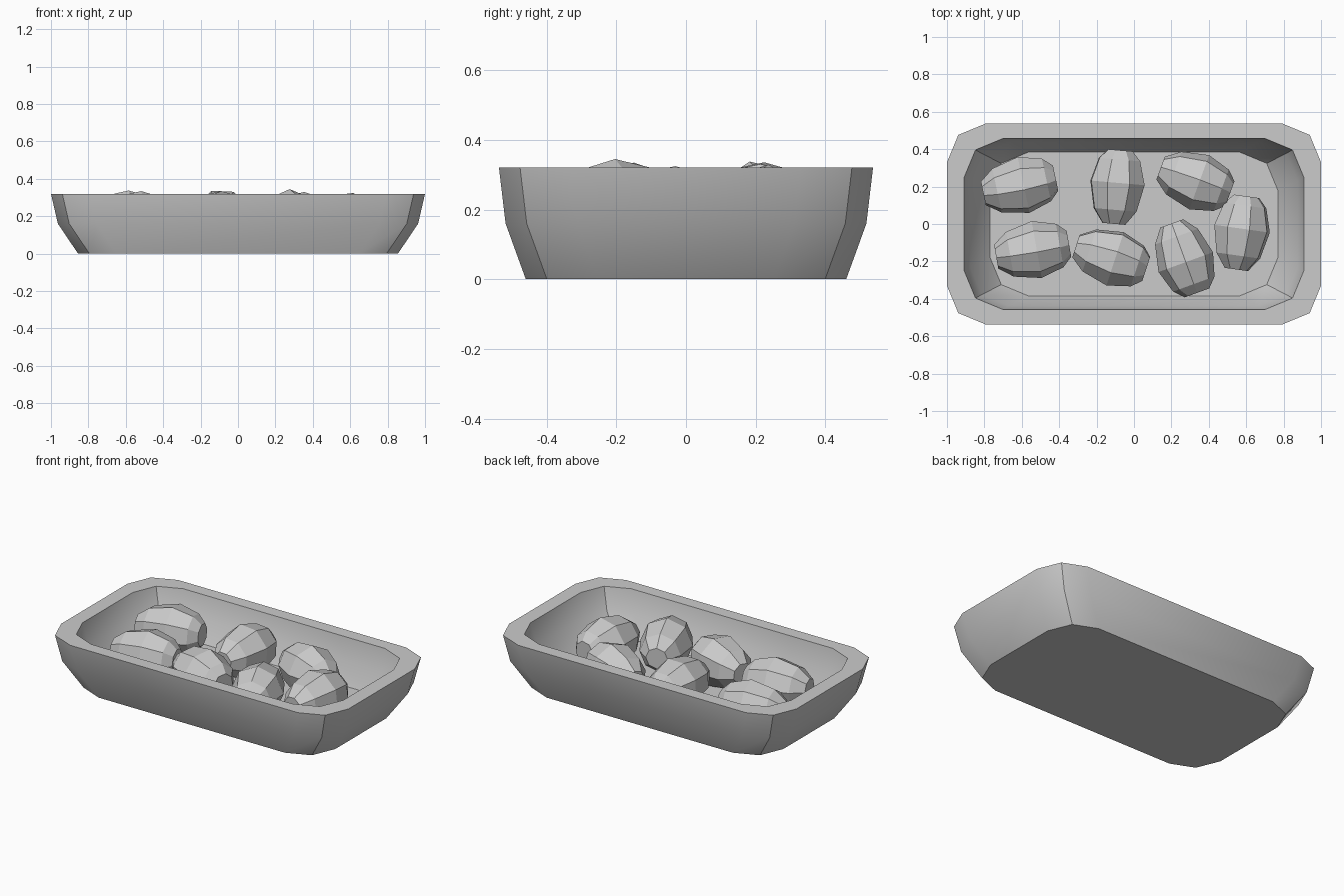
import bpy, bmesh
from math import radians, sin, cos, pi
from mathutils import Matrix

if "Cube" in bpy.data.objects:
    bpy.data.objects.remove(bpy.data.objects["Cube"])


def make_object(name, bm):
    bmesh.ops.recalc_face_normals(bm, faces=bm.faces[:])
    mesh = bpy.data.meshes.new(name)
    bm.to_mesh(mesh)
    bm.free()
    obj = bpy.data.objects.new(name, mesh)
    bpy.context.collection.objects.link(obj)
    return obj


def loft(bm, rings):
    # bridge successive rings of points and close both ends
    loops = [[bm.verts.new(p) for p in ring] for ring in rings]
    for a, b in zip(loops, loops[1:]):
        n = len(a)
        for i in range(n):
            bm.faces.new((a[i], a[(i + 1) % n], b[(i + 1) % n], b[i]))
    bm.faces.new(loops[0])
    bm.faces.new(loops[-1])


def rounded_rect(hx, hy, z, r=0.207):
    # rectangle with two-segment rounded corners
    pts = []
    for k, (sx, sy) in enumerate(((1, 1), (-1, 1), (-1, -1), (1, -1))):
        for j in range(3):
            a = k * pi / 2 + j * pi / 4
            pts.append((sx * (hx - r) + r * cos(a), sy * (hy - r) + r * sin(a), z))
    return pts


# tray: outer wall from the base up, over the rim, inner wall down to the floor
bm = bmesh.new()
loft(bm, [rounded_rect(*s) for s in (
    (0.855, 0.46, 0), (0.963, 0.518, 0.16), (1.0, 0.537, 0.32),
    (0.908, 0.457, 0.32), (0.875, 0.438, 0.18), (0.77, 0.385, 0.05))])
tray = make_object("tray", bm)
bpy.context.view_layer.objects.active = tray
tray.select_set(True)
bpy.ops.object.shade_smooth_by_angle(angle=radians(30))

# faceted nuggets: egg-like lathe profile (position along axis, radius)
profile = ((-0.2, 0.065), (-0.125, 0.122), (0.02, 0.155), (0.145, 0.118), (0.195, 0.07))
# x, y, z, heading, roll
nuggets = (
    (-0.61, 0.205, 0.185, 12, 10), (-0.09, 0.20, 0.19, 85, 25),
    (0.33, 0.23, 0.175, -20, 40), (-0.54, -0.14, 0.18, 10, 5),
    (-0.12, -0.18, 0.185, -18, 30), (0.27, -0.185, 0.19, -70, 0),
    (0.575, -0.045, 0.175, 82, 15))
for i, (x, y, z, heading, roll) in enumerate(nuggets):
    bm = bmesh.new()
    loft(bm, [[(t, r * cos(k * pi / 4), r * sin(k * pi / 4)) for k in range(8)]
              for t, r in profile])
    m = (Matrix.Translation((x, y, z)) @ Matrix.Rotation(radians(heading), 4, 'Z')
         @ Matrix.Rotation(radians(roll), 4, 'X'))
    bmesh.ops.transform(bm, matrix=m, verts=bm.verts[:])
    make_object(f"nugget_{i + 1}", bm)
